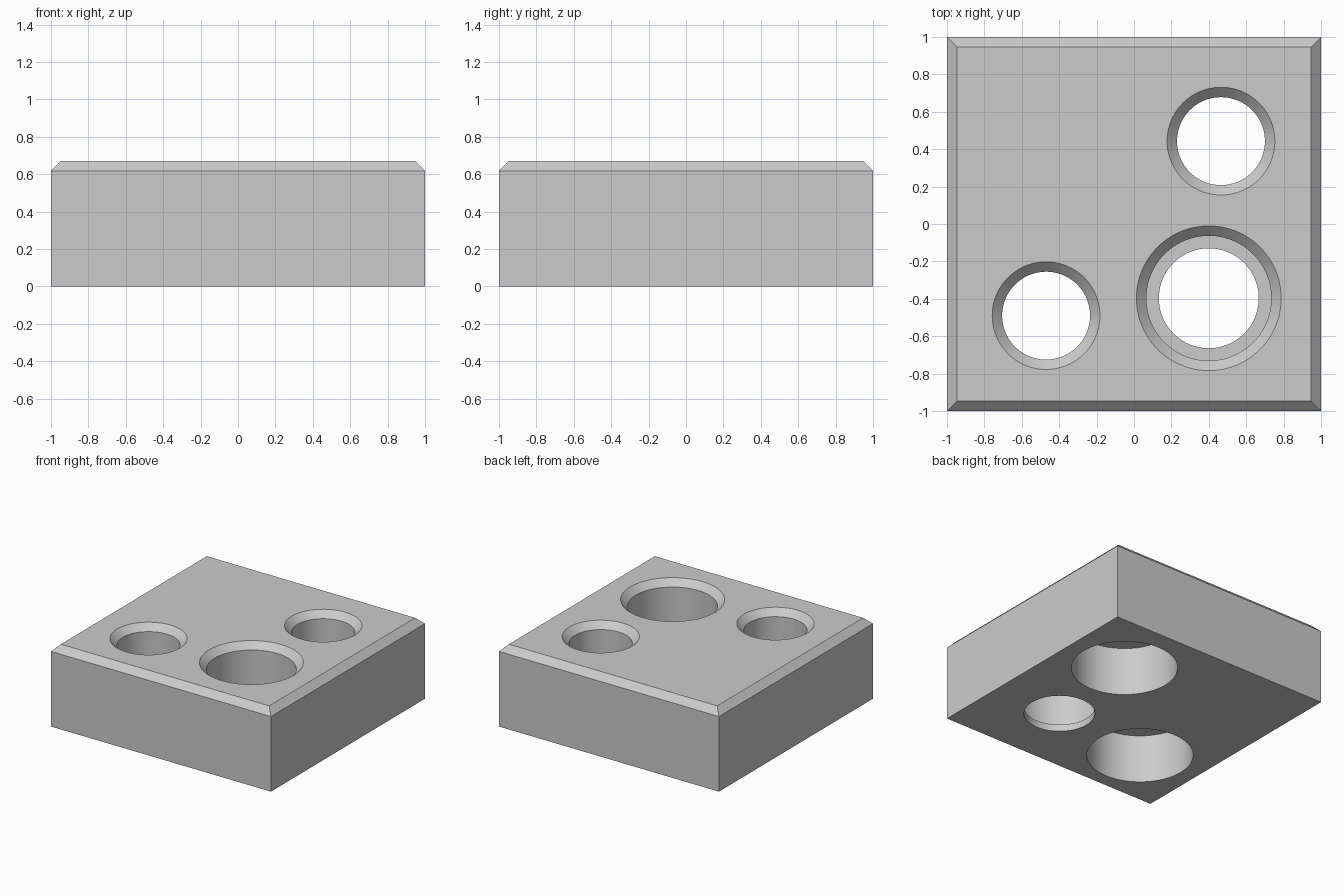
import bpy, bmesh, math

cube = bpy.data.objects.get("Cube")
if cube:
    bpy.data.objects.remove(cube, do_unlink=True)

HEIGHT = 0.67
CHAMFER = 0.053
SEGMENTS = 96

grey = bpy.data.materials.new("light grey")
grey.use_nodes = True
grey.diffuse_color = (0.6, 0.6, 0.6, 1)
grey.node_tree.nodes["Principled BSDF"].inputs["Base Color"].default_value = (0.6, 0.6, 0.6, 1)


def make_object(name, bm):
    bmesh.ops.recalc_face_normals(bm, faces=bm.faces)
    mesh = bpy.data.meshes.new(name)
    bm.to_mesh(mesh)
    bm.free()
    mesh.materials.append(grey)
    obj = bpy.data.objects.new(name, mesh)
    bpy.context.collection.objects.link(obj)
    return obj


def turned_cutter(name, x, y, profile):
    """Closed solid of revolution from (radius, z) pairs, bottom to top."""
    bm = bmesh.new()
    rings = []
    for r, z in profile:
        angles = [2 * math.pi * i / SEGMENTS for i in range(SEGMENTS)]
        rings.append([bm.verts.new((x + r * math.cos(a), y + r * math.sin(a), z)) for a in angles])
    for low, high in zip(rings, rings[1:]):
        for i in range(SEGMENTS):
            j = (i + 1) % SEGMENTS
            bm.faces.new((low[i], low[j], high[j], high[i]))
    bm.faces.new(rings[0])
    bm.faces.new(rings[-1])
    obj = make_object(name, bm)
    obj.hide_render = True
    return obj


def bore_profile(lower, step_z, upper):
    """Stepped through-bore with a 45 degree countersink at the top."""
    return [(lower, -0.1), (lower, step_z), (upper, step_z), (upper, HEIGHT - CHAMFER),
            (upper + 2 * CHAMFER, HEIGHT + CHAMFER)]


# Square block with chamfered top rim
bm = bmesh.new()
bmesh.ops.create_cube(bm, size=2)
for v in bm.verts:
    v.co.z = HEIGHT if v.co.z > 0 else 0
rim = [e for e in bm.edges if all(v.co.z > 0.1 for v in e.verts)]
bmesh.ops.bevel(bm, geom=rim, offset=CHAMFER, segments=1, affect='EDGES')
block = make_object("block", bm)

# Two bores that widen below, and one that narrows to a thin lip at the base
wide_below = bore_profile(0.4, 0.4, 0.235)
cutters = [
    turned_cutter("back_bore", 0.465, 0.443, wide_below),
    turned_cutter("front_right_bore", -0.47, -0.49, wide_below),
    turned_cutter("front_left_bore", 0.4, -0.397, bore_profile(0.267, 0.057, 0.334)),
]

bpy.ops.object.select_all(action='DESELECT')
block.select_set(True)
bpy.context.view_layer.objects.active = block
for cutter in cutters:
    mod = block.modifiers.new(cutter.name, 'BOOLEAN')
    mod.operation = 'DIFFERENCE'
    mod.solver = 'EXACT'
    mod.object = cutter
    bpy.ops.object.modifier_apply(modifier=mod.name)
    bpy.data.objects.remove(cutter, do_unlink=True)

bpy.ops.object.shade_smooth_by_angle(angle=math.radians(30))
